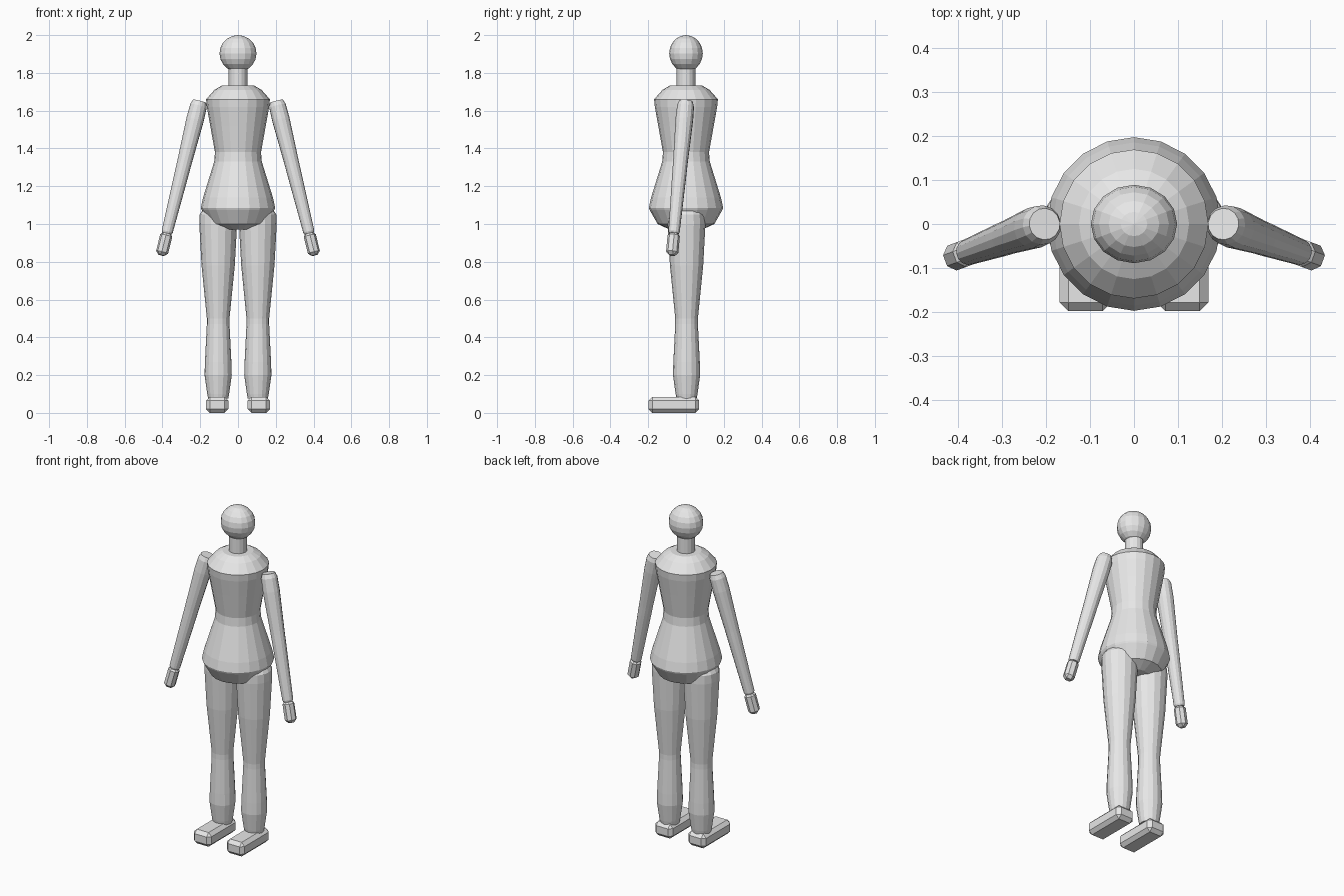
import bpy, bmesh, math
from mathutils import Vector, Matrix

if "Cube" in bpy.data.objects:
    bpy.data.objects.remove(bpy.data.objects["Cube"])

grey = bpy.data.materials.new("plain grey")
grey.diffuse_color = (0.8, 0.8, 0.8, 1)
grey.use_nodes = True
grey.node_tree.nodes["Principled BSDF"].inputs["Base Color"].default_value = grey.diffuse_color


def finish(name, bm, matrix=Matrix()):
    bmesh.ops.transform(bm, matrix=matrix, verts=bm.verts)
    bmesh.ops.recalc_face_normals(bm, faces=bm.faces)
    mesh = bpy.data.meshes.new(name)
    bm.to_mesh(mesh)
    bm.free()
    mesh.materials.append(grey)
    obj = bpy.data.objects.new(name, mesh)
    bpy.context.collection.objects.link(obj)
    return obj


def lathe(name, profile, sides, matrix=Matrix()):
    """Closed turned form from (radius, height) pairs, bottom to top."""
    bm = bmesh.new()
    rings = []
    for r, z in profile:
        rings.append([bm.verts.new((r * math.cos(a), r * math.sin(a), z))
                      for a in (2 * math.pi * i / sides for i in range(sides))])
    for low, high in zip(rings, rings[1:]):
        for i in range(sides):
            j = (i + 1) % sides
            bm.faces.new((low[i], low[j], high[j], high[i]))
    bm.faces.new(rings[0])
    bm.faces.new(rings[-1])
    return finish(name, bm, matrix)


def block(name, size, bevel, matrix):
    """Box with chamfered edges."""
    bm = bmesh.new()
    bmesh.ops.create_cube(bm, size=1, matrix=Matrix.Diagonal((*size, 1)))
    bmesh.ops.bevel(bm, geom=bm.edges[:], offset=bevel, segments=1,
                    affect='EDGES', profile=0.5)
    return finish(name, bm, matrix)


def along(start, end):
    """Frame at start whose z axis points to end."""
    turn = (end - start).to_track_quat('Z', 'Y').to_matrix().to_4x4()
    return Matrix.Translation(start) @ turn


# Body
lathe("torso", [(0.085, 0.97), (0.15, 1.0), (0.193, 1.075), (0.197, 1.085),
                (0.185, 1.14), (0.157, 1.23), (0.126, 1.33), (0.122, 1.38),
                (0.147, 1.52), (0.165, 1.62), (0.169, 1.66),
                (0.125, 1.71), (0.085, 1.733)], 20)
lathe("neck", [(0.05, 1.70), (0.05, 1.83)], 16)

# Head
bm = bmesh.new()
bmesh.ops.create_uvsphere(bm, u_segments=16, v_segments=10, radius=1)
finish("head", bm, Matrix.Translation((0, 0, 1.903)) @ Matrix.Diagonal((0.098, 0.089, 0.097, 1)))

for s, side in ((-1, "right"), (1, "left")):
    # Leg
    hip = Matrix.Translation((s * 0.105, 0.003, 0))
    lathe(side + "_thigh", [(0.06, 0.50), (0.066, 0.56), (0.088, 0.78),
                            (0.1, 1.0), (0.098, 1.05), (0.085, 1.07)], 16, hip)
    lathe(side + "_shin", [(0.053, 0.075), (0.058, 0.10), (0.072, 0.20),
                           (0.07, 0.27), (0.06, 0.47), (0.06, 0.51)], 16, hip)
    block(side + "_foot", (0.118, 0.268, 0.085), 0.02,
          Matrix.Translation((s * 0.11, -0.064, 0.0425)))

    # Arm, hanging outwards and slightly forwards
    shoulder = Vector((s * 0.203, 0.0, 1.65))
    wrist = Vector((s * 0.377, -0.064, 0.95))
    arm = along(shoulder, wrist)
    length = (wrist - shoulder).length
    elbow = 0.47 * length
    lathe(side + "_upper_arm", [(0.036, 0), (0.045, 0.025), (0.047, 0.10),
                                (0.039, elbow)], 14, arm)
    lathe(side + "_forearm", [(0.039, elbow), (0.038, elbow + 0.06),
                              (0.03, length - 0.01), (0.026, length)], 14, arm)
    block(side + "_hand", (0.06, 0.06, 0.125), 0.017,
          arm @ Matrix.Translation((0, 0, length + 0.057)))
